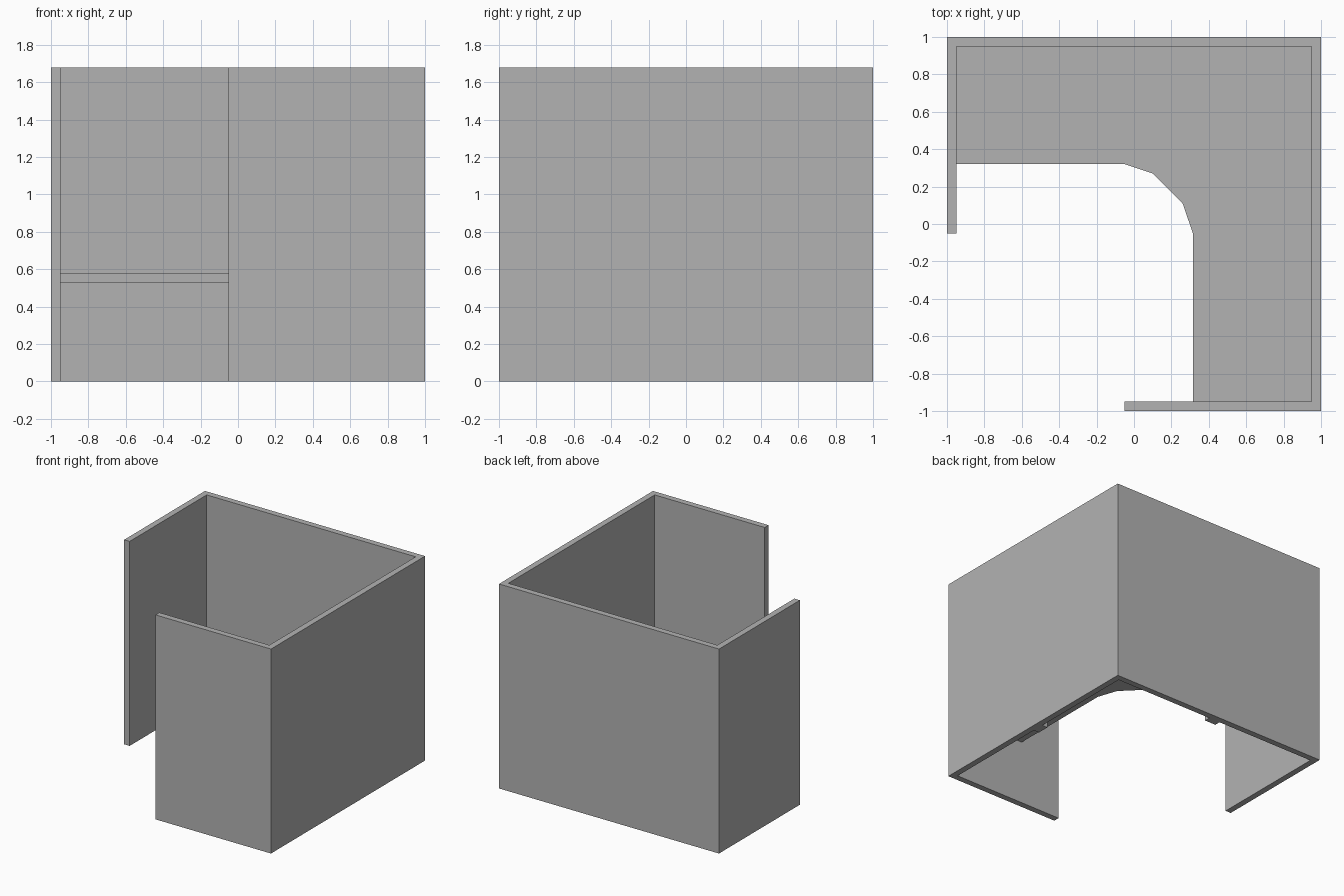
import bpy
import bmesh

cube = bpy.data.objects.get("Cube")
if cube:
    bpy.data.objects.remove(cube, do_unlink=True)

HEIGHT = 1.68
OUT, IN = 1.0, 0.95           # outer and inner faces of the partition
END = -0.05                   # free ends of the short panels
DESK_LOW, DESK_HIGH = 0.53, 0.58

grey = bpy.data.materials.new("plain grey")
grey.use_nodes = True
color = (0.45, 0.45, 0.45, 1)
grey.diffuse_color = color
grey.node_tree.nodes["Principled BSDF"].inputs["Base Color"].default_value = color


def slab(name, outline, low, high):
    """Extrude a flat outline upward from low to high."""
    bm = bmesh.new()
    face = bm.faces.new([bm.verts.new((x, y, low)) for x, y in outline])
    new = bmesh.ops.extrude_face_region(bm, geom=[face])["geom"]
    for v in new:
        if isinstance(v, bmesh.types.BMVert):
            v.co.z = high
    bmesh.ops.recalc_face_normals(bm, faces=bm.faces)
    mesh = bpy.data.meshes.new(name)
    bm.to_mesh(mesh)
    bm.free()
    mesh.materials.append(grey)
    obj = bpy.data.objects.new(name, mesh)
    bpy.context.collection.objects.link(obj)
    return obj


def box(x0, x1, y0, y1):
    return [(x0, y0), (x1, y0), (x1, y1), (x0, y1)]


# Partition walls: two full panels and two short returns
slab("partition_walls", [
    (-OUT, END), (-IN, END), (-IN, IN), (IN, IN), (IN, -IN), (END, -IN),
    (END, -OUT), (OUT, -OUT), (OUT, OUT), (-OUT, OUT)], 0, HEIGHT)

# Corner desk with a faceted inner curve
slab("corner_desk", [
    (-IN, 0.32), (-0.05, 0.32), (0.1, 0.27), (0.26, 0.11), (0.315, -0.05),
    (0.315, -IN), (IN, -IN), (IN, IN), (-IN, IN)], DESK_LOW, DESK_HIGH)

# Support posts against the middle of each full panel
slab("back_desk_post", box(-0.05, 0.05, 0.9, IN), 0, DESK_LOW)
slab("side_desk_post", box(0.9, IN, -0.05, 0.05), 0, DESK_LOW)
